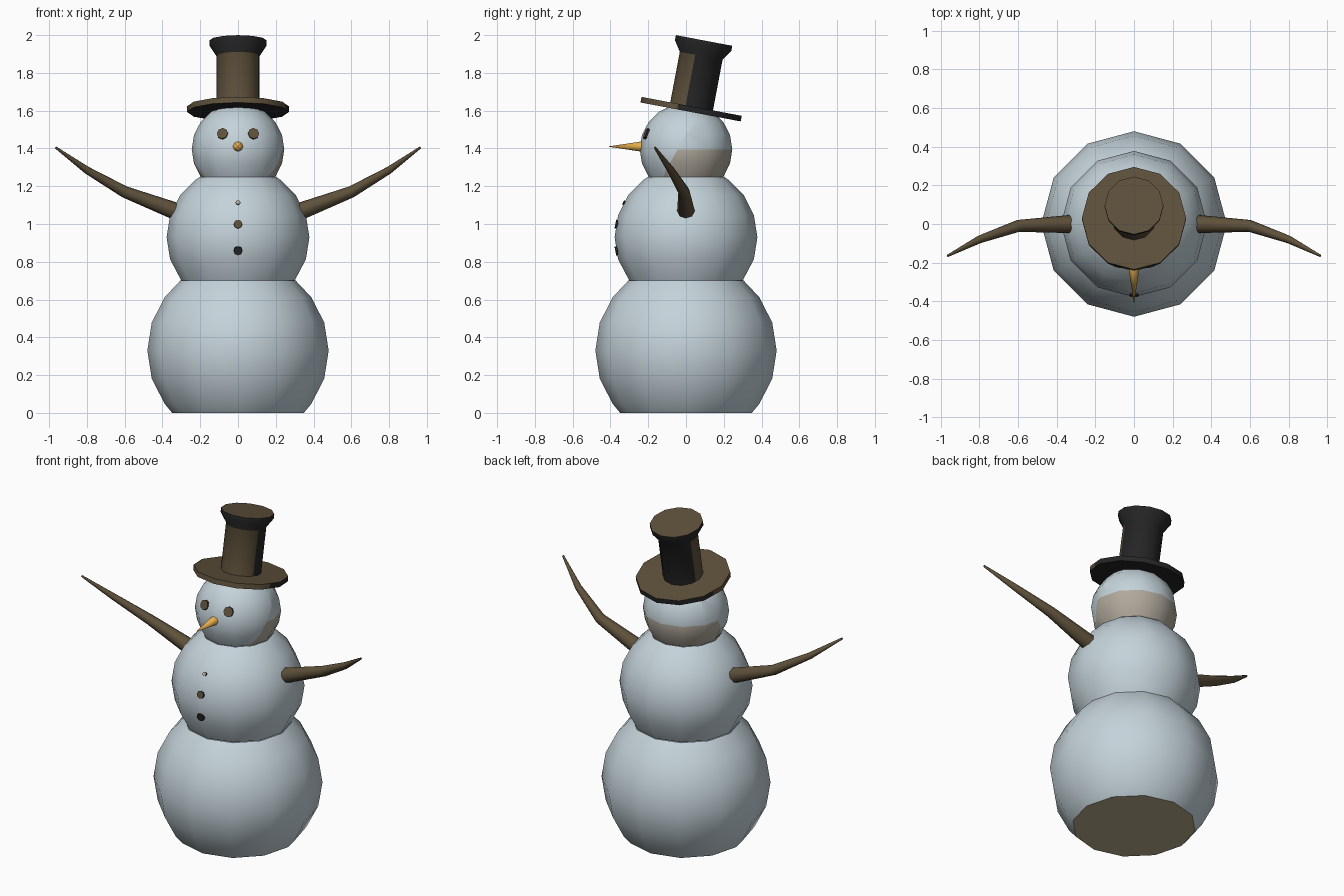
import bpy, bmesh, math
from mathutils import Vector, Matrix

if "Cube" in bpy.data.objects:
    bpy.data.objects.remove(bpy.data.objects["Cube"])

SIDES = 12


def material(name, rgb):
    m = bpy.data.materials.new(name)
    lin = [((c / 255 + 0.055) / 1.055) ** 2.4 for c in rgb]
    m.diffuse_color = (*lin, 1)
    m.use_nodes = True
    m.node_tree.nodes["Principled BSDF"].inputs["Base Color"].default_value = m.diffuse_color
    return m


SNOW = material("snow", (196, 211, 218))
DIRTY = material("dirty_snow", (176, 169, 156))
BROWN = material("brown", (95, 81, 59))
BASE = material("muddy_base", (186, 174, 142))
BLACK = material("black", (38, 38, 38))
ORANGE = material("orange", (238, 180, 78))


def finish(name, bm, mats, matrix=Matrix(), angle=40):
    bmesh.ops.remove_doubles(bm, verts=bm.verts, dist=1e-5)
    bmesh.ops.recalc_face_normals(bm, faces=bm.faces)
    me = bpy.data.meshes.new(name)
    bm.to_mesh(me)
    bm.free()
    for m in mats:
        me.materials.append(m)
    ob = bpy.data.objects.new(name, me)
    bpy.context.collection.objects.link(ob)
    ob.matrix_world = matrix
    bpy.ops.object.select_all(action='DESELECT')
    ob.select_set(True)
    bpy.context.view_layer.objects.active = ob
    bpy.ops.object.shade_smooth_by_angle(angle=math.radians(angle))
    return ob


def skin(rings):
    """Bridge rings of points; a ring of equal points closes to a tip."""
    bm = bmesh.new()
    loops = [[bm.verts.new(p) for p in r] for r in rings]
    n = len(loops[0])
    for a, b in zip(loops, loops[1:]):
        for i in range(n):
            j = (i + 1) % n
            bm.faces.new((a[i], a[j], b[j], b[i]))
    bmesh.ops.dissolve_degenerate(bm, edges=bm.edges, dist=1e-5)
    bmesh.ops.remove_doubles(bm, verts=bm.verts, dist=1e-5)
    bm.normal_update()
    return bm


def lathe(profile, sides=SIDES):
    t = [math.tau * i / sides for i in range(sides)]
    return skin([[(r * math.cos(a), r * math.sin(a), z) for a in t] for r, z in profile])


def bisect(bm, point, normal):
    bmesh.ops.bisect_plane(bm, geom=bm.verts[:] + bm.edges[:] + bm.faces[:],
                           plane_co=point, plane_no=normal)
    bm.normal_update()
    bmesh.ops.recalc_face_normals(bm, faces=bm.faces)


def ball(R, c, z0, z1):
    """Profile of a ball with rings each 18 degrees, cut flat at z0 and z1."""
    a0, a1 = (math.degrees(math.asin(max(-1, min(1, (z - c) / R)))) for z in (z0, z1))
    angles = [a0] + [k * 18 for k in range(-5, 6) if a0 + 2 < k * 18 < a1 - 2] + [a1]
    return [(R * math.cos(math.radians(a)), c + R * math.sin(math.radians(a))) for a in angles]


# Bottom snowball with a muddy underside
bm = lathe([(0, 0)] + ball(0.48, 0.33, 0, 0.70))
for f in bm.faces:
    f.material_index = int(f.calc_center_median().z < 0.001)
finish("bottom_snowball", bm, [SNOW, BASE])

# Middle snowball
finish("middle_snowball", lathe(ball(0.378, 0.93, 0.70, 1.25)), [SNOW])

# Head with a dirty patch low on the back; its upper edge is the ring at mid height
bm = lathe(ball(0.245, 1.395, 1.25, 1.64))
point, normal = Vector((0.2, -0.085, 1.32)), Vector((0.15, 1, -0.6))
bisect(bm, point, normal)
for f in bm.faces:
    c = f.calc_center_median()
    f.material_index = int(c.z < 1.395 and (c - point).dot(normal) > 0)
finish("head", bm, [SNOW, DIRTY])

# Tilted hat: brim, crown and flared top in one profile
bm = lathe([(0, -0.015), (0.27, -0.015), (0.27, 0.015), (0.115, 0.015), (0.115, 0.287),
            (0.152, 0.343), (0.152, 0.37), (0, 0.37)])
point, normal = Vector((0.11, -0.033, 0)), Vector((0.28, 1, 0))
bisect(bm, point, normal)
for f in bm.faces:
    c = f.calc_center_median()
    upward = f.normal.z > 0.9
    front_side = abs(f.normal.z) < 0.1 and (c - point).dot(normal) < 0 and c.z < 0.28
    f.material_index = 0 if upward or front_side else 1
tilt = Matrix.Translation((0, 0.027, 1.608)) @ Matrix.Rotation(math.radians(-10.7), 4, 'X')
finish("hat", bm, [BROWN, BLACK], tilt)

# Stick arms, mirrored left and right
PATH = [((0.33, 0, 1.067), 0.047), ((0.60, -0.01, 1.17), 0.031),
        ((0.80, -0.08, 1.285), 0.020), ((0.965, -0.165, 1.405), 0.006)]
for side, label in ((1, "right"), (-1, "left")):
    rings = []
    for i, (p, r) in enumerate(PATH):
        d = Vector(PATH[min(i + 1, 3)][0]) - Vector(PATH[max(i - 1, 0)][0])
        if i == 0:
            d = Vector((1, 0, 0.15))
        q = d.to_track_quat('Z', 'Y')
        ring = []
        for k in range(8):
            a = math.tau * k / 8
            v = Vector(p) + q @ Vector((r * math.cos(a), r * math.sin(a), 0))
            ring.append((side * v.x, v.y, v.z))
        rings.append(ring)
    bm = skin(rings)
    bmesh.ops.holes_fill(bm, edges=bm.edges, sides=0)
    finish(label + "_arm", bm, [BROWN], angle=50)


def facing(p, d):
    return Matrix.Translation(p) @ Vector(d).to_track_quat('Z', 'Y').to_matrix().to_4x4()


def disc(name, p, d, r, depth, mats):
    bm = lathe([(0, -depth), (r, -depth), (r, 0), (0, 0)], 8)
    for f in bm.faces:
        f.material_index = int(abs(f.normal.z) < 0.5)
    finish(name, bm, mats, facing(p, d))


# Carrot nose
finish("nose", lathe([(0, 0), (0.03, 0), (0, 0.20)], 8), [ORANGE],
       facing((0, -0.215, 1.41), (0, -1, 0)), angle=60)

# Eyes
for x, label in ((0.083, "right"), (-0.083, "left")):
    disc(label + "_eye", (x, -0.216, 1.48), (x * 0.6, -0.24, 0.09), 0.03, 0.03, [BROWN, BLACK])

# Buttons, nearly flush with the front
for label, y, z, r, mat in (("top", -0.3325, 1.115, 0.012, DIRTY),
                            ("middle", -0.374, 1.0, 0.023, BROWN),
                            ("lower", -0.374, 0.857, 0.024, BLACK)):
    disc(label + "_button", (0, y, z), (0, -0.37, z - 0.93), r, 0.02, [mat, BLACK])
